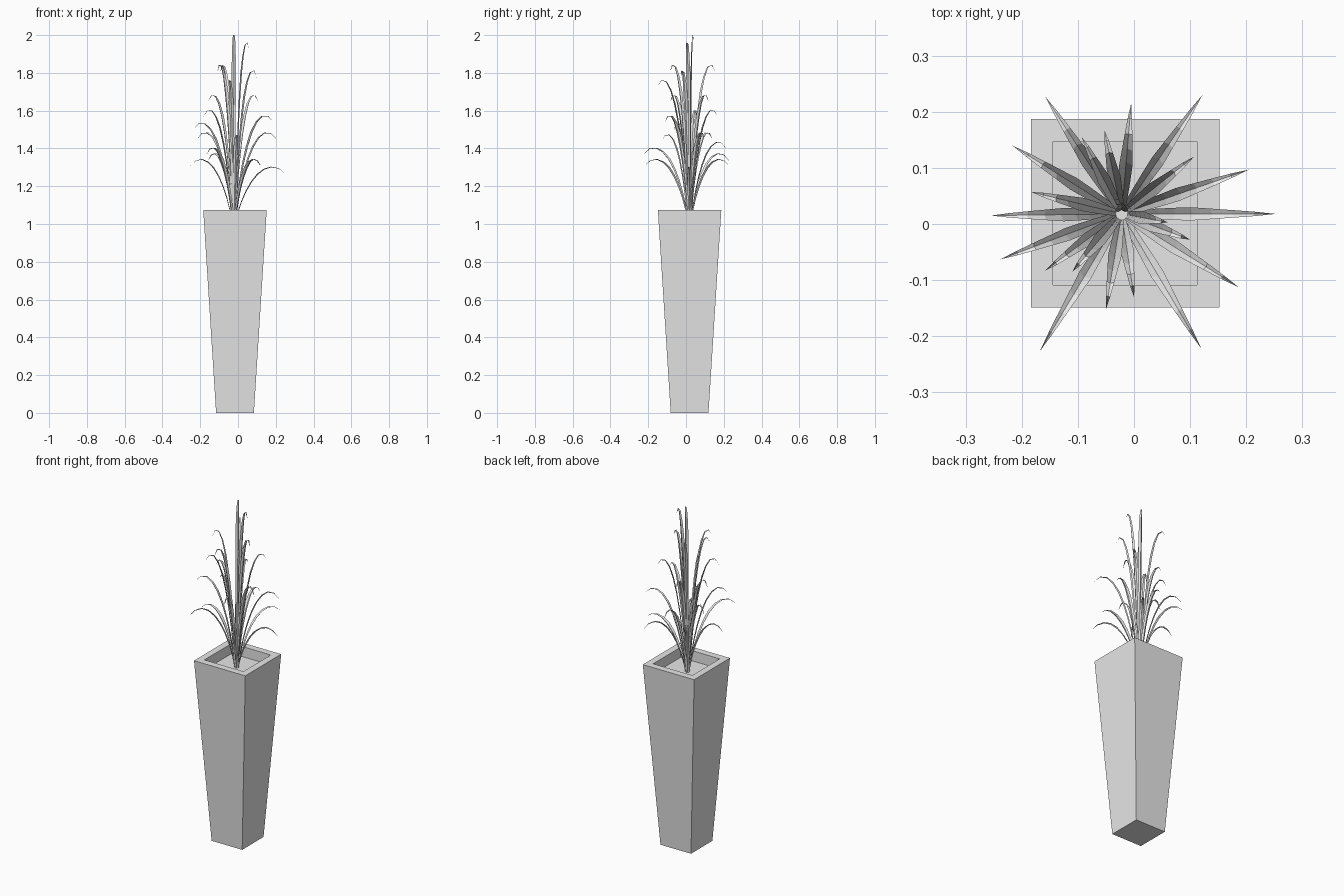
import bpy, bmesh, math
from mathutils import Vector

cube = bpy.data.objects.get("Cube")
if cube:
    bpy.data.objects.remove(cube, do_unlink=True)

grey = bpy.data.materials.new("plain grey")
grey.use_nodes = True
grey.diffuse_color = (0.8, 0.8, 0.8, 1)
grey.node_tree.nodes["Principled BSDF"].inputs["Base Color"].default_value = (0.8, 0.8, 0.8, 1)


def add_object(name, bm):
    mesh = bpy.data.meshes.new(name)
    bm.to_mesh(mesh)
    bm.free()
    mesh.materials.append(grey)
    obj = bpy.data.objects.new(name, mesh)
    bpy.context.collection.objects.link(obj)
    return obj


# Tapered square planter with a sunken top
POT_X, POT_Y, POT_H = -0.016, 0.019, 1.075
SOIL_Z = 1.015


def square(bm, half, z):
    return [bm.verts.new((POT_X + sx * half, POT_Y + sy * half, z))
            for sx, sy in ((-1, -1), (1, -1), (1, 1), (-1, 1))]


bm = bmesh.new()
rings = [square(bm, half, z) for half, z in
         ((0.1, 0), (0.168, POT_H), (0.128, POT_H), (0.128, SOIL_Z))]
for low, high in zip(rings, rings[1:]):
    for i in range(4):
        j = (i + 1) % 4
        bm.faces.new((low[i], low[j], high[j], high[i]))
bm.faces.new(rings[0][::-1])
bm.faces.new(rings[-1])
bmesh.ops.recalc_face_normals(bm, faces=bm.faces)
add_object("planter", bm)

# Leaves: tip x, tip y, height of the arch
BASE = Vector((-0.022, 0.018))
LEAVES = [
    (-0.158, 0.227, 1.37), (-0.217, 0.140, 1.48), (-0.183, 0.057, 1.60),
    (-0.255, 0.015, 1.34), (-0.238, -0.063, 1.53), (-0.158, -0.083, 1.68),
    (-0.168, -0.227, 1.40), (-0.050, -0.152, 1.76), (0.000, -0.130, 1.47),
    (0.120, -0.222, 1.34), (0.187, -0.113, 1.57), (0.100, -0.028, 1.81),
    (0.060, 0.003, 1.96), (0.253, 0.018, 1.30), (0.205, 0.097, 1.48),
    (0.107, 0.120, 1.68), (0.122, 0.230, 1.34), (-0.005, 0.215, 1.43),
    (-0.053, 0.168, 1.60), (-0.093, 0.155, 1.84), (-0.110, -0.085, 1.84),
    (-0.022, 0.040, 2.00),
]
STEPS = 9


def bezier(t, a, b, c, d):
    s = 1 - t
    return s**3 * a + 3 * s * s * t * b + 3 * s * t * t * c + t**3 * d


def add_leaf(name, tip_x, tip_y, top):
    """Arching pointed blade with a folded midrib."""
    out = Vector((tip_x, tip_y)) - BASE
    direction = out.normalized()
    start = min(0.012, out.length * 0.3)
    reach, rise = out.length - start, top - SOIL_Z
    end = 1 - 0.03 / rise
    bend = 1.25 - 2 * (end - 0.93)
    params = [i / STEPS for i in range(STEPS + 1)]
    radii = [start + reach * bezier(t, 0, 0.12, 0.55, 1) for t in params]
    heights = [bezier(t, 0, 0.55, bend, end) for t in params]
    scale = rise / max(heights)
    side = Vector((-direction.y, direction.x, 0))
    spine = [Vector((*(BASE + direction * r), SOIL_Z + h * scale))
             for r, h in zip(radii, heights)]
    bm = bmesh.new()
    rows = []
    for i, (t, p) in enumerate(zip(params[:-1], spine)):
        tangent = (spine[i + 1] - spine[max(i - 1, 0)]).normalized()
        normal = tangent.cross(side)
        if normal.dot(Vector((-direction.x, -direction.y, 1))) < 0:
            normal.negate()
        # widest just past the middle, tapering to the tip
        half = 0.012 * (0.45 + t) if t < 0.55 else 0.012 * ((1 - t) / 0.45) ** 0.8
        fold = normal * half * 0.55
        rows.append([bm.verts.new(v) for v in
                     (p - side * half + fold, p, p + side * half + fold)])
    for a, b in zip(rows, rows[1:]):
        for k in (0, 1):
            bm.faces.new((a[k], a[k + 1], b[k + 1], b[k]))
    tip = bm.verts.new(spine[-1])
    for k in (0, 1):
        bm.faces.new((rows[-1][k], rows[-1][k + 1], tip))
    bmesh.ops.recalc_face_normals(bm, faces=bm.faces)
    # keep the upper surface facing up
    if sum(f.normal.z * f.calc_area() for f in bm.faces) < 0:
        bmesh.ops.reverse_faces(bm, faces=bm.faces)
    add_object(name, bm)


for number, leaf in enumerate(LEAVES, 1):
    add_leaf(f"leaf_{number:02d}", *leaf)
